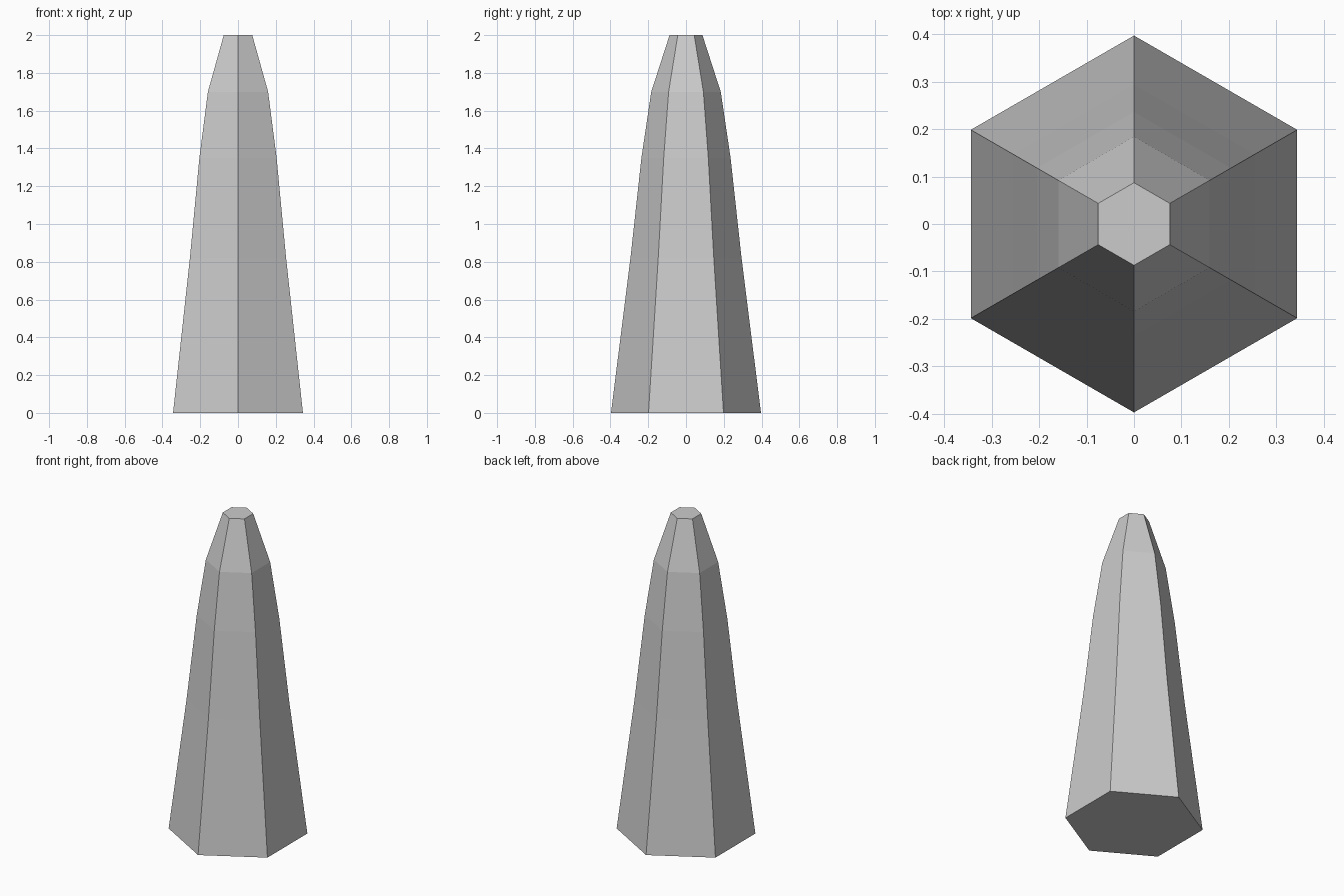
import bpy, bmesh
from math import sin, cos, pi

if "Cube" in bpy.data.objects:
    bpy.data.objects.remove(bpy.data.objects["Cube"])

# Tapered six-sided spire: (height, corner radius) of each ring
PROFILE = [(0, 0.397), (0.82, 0.294), (1.35, 0.236), (1.7, 0.184), (2.0, 0.087)]
SIDES = 6

bm = bmesh.new()
rings = []
for z, r in PROFILE:
    rings.append([bm.verts.new((r * cos(pi / 2 + i * 2 * pi / SIDES),
                                r * sin(pi / 2 + i * 2 * pi / SIDES), z))
                  for i in range(SIDES)])

# Side facets
for low, high in zip(rings, rings[1:]):
    for i in range(SIDES):
        j = (i + 1) % SIDES
        bm.faces.new((low[i], low[j], high[j], high[i]))

# Base and flat tip
bm.faces.new(rings[0][::-1])
bm.faces.new(rings[-1])

mesh = bpy.data.meshes.new("hexagonal_spire")
bm.to_mesh(mesh)
bm.free()
bpy.context.collection.objects.link(bpy.data.objects.new("hexagonal_spire", mesh))
